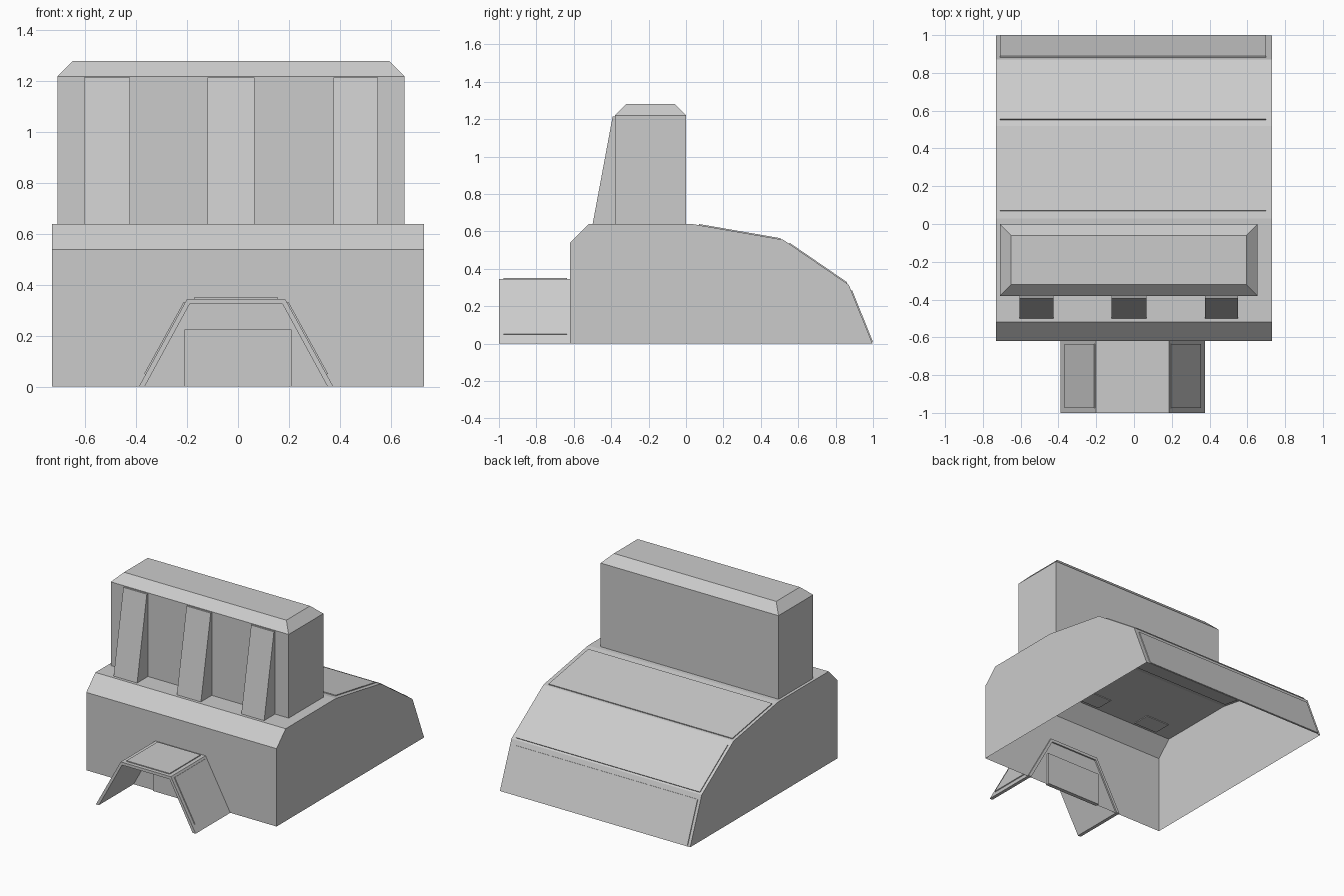
import bpy, bmesh
from mathutils import Vector

if "Cube" in bpy.data.objects:
    bpy.data.objects.remove(bpy.data.objects["Cube"])


def finish(name, bm):
    bmesh.ops.recalc_face_normals(bm, faces=bm.faces[:])
    me = bpy.data.meshes.new(name)
    bm.to_mesh(me)
    bm.free()
    ob = bpy.data.objects.new(name, me)
    bpy.context.collection.objects.link(ob)
    return ob


def prism(name, pts, a, b, axis, open_edge=None):
    """Extrude a 2D profile between a and b. axis x: pts are (y, z); axis y: pts are (x, z)."""
    bm = bmesh.new()

    def place(p, t):
        return (t, p[0], p[1]) if axis == 'x' else (p[0], t, p[1])
    r0 = [bm.verts.new(place(p, a)) for p in pts]
    r1 = [bm.verts.new(place(p, b)) for p in pts]
    bm.faces.new(r0)
    bm.faces.new(r1[::-1])
    n = len(pts)
    for i in range(n):
        if i != open_edge:
            j = (i + 1) % n
            bm.faces.new((r0[i], r0[j], r1[j], r1[i]))
    return finish(name, bm)


def plate(name, p, q, a, b, axis, out=0.006, inset=0.004):
    """Thin raised panel lying along the profile segment p-q (outside is left of p->q)."""
    p, q = Vector(p), Vector(q)
    d = (q - p).normalized()
    n = Vector((-d.y, d.x))
    prism(name, [p - n * inset, q - n * inset, q + n * out, p + n * out], a, b, axis)


# Main hull: open-bottomed shell with a sloping faceted rear
hull = [(-0.62, 0), (-0.62, 0.54), (-0.52, 0.64), (0.03, 0.64),
        (0.52, 0.555), (0.87, 0.315), (0.997, 0)]
prism("hull", hull, -0.73, 0.73, 'x', open_edge=len(hull) - 1)

# Raised panels on the three rear slopes
for i, (k, s, e) in enumerate([(3, 0.08, 0.97), (4, 0.09, 0.97), (5, 0.10, 0.98)]):
    p, q = Vector(hull[k]), Vector(hull[k + 1])
    plate(f"rear_panel_{i + 1}", p.lerp(q, s), p.lerp(q, e), -0.71, 0.70, 'x')

# Upper block with a chamfered top
bm = bmesh.new()
bmesh.ops.create_cube(bm, size=1)
for v in bm.verts:
    v.co = Vector((v.co.x * 1.365 - 0.0275, v.co.y * 0.38 - 0.19, v.co.z * 0.64 + 0.96))
top = [e for e in bm.edges if all(v.co.z > 1.2 for v in e.verts)]
bmesh.ops.bevel(bm, geom=top, offset=0.06, offset_type='OFFSET', segments=1,
                profile=0.5, affect='EDGES')
finish("upper_block", bm)

# Tapered buttresses on the front of the upper block
for i, (a, b) in enumerate([(-0.605, -0.425), (-0.12, 0.065), (0.375, 0.55)]):
    prism(f"buttress_{i + 1}",
          [(-0.375, 0.635), (-0.50, 0.635), (-0.392, 1.215), (-0.375, 1.215)], a, b, 'x')

# Porch: splayed arch in front of the door
outer = [(-0.39, 0), (-0.20, 0.345), (0.185, 0.345), (0.375, 0)]
inner = [(0.352, 0), (0.175, 0.325), (-0.19, 0.325), (-0.367, 0)]
prism("porch", outer + inner, -1.0, -0.61, 'y')

# Raised panels on the porch faces
for name, k, s, e in [("left", 0, 0.14, 0.96), ("top", 1, 0.07, 0.93), ("right", 2, 0.04, 0.86)]:
    p, q = Vector(outer[k]), Vector(outer[k + 1])
    plate(f"porch_panel_{name}", p.lerp(q, s), p.lerp(q, e), -0.975, -0.635, 'y')

# Door under the porch
prism("door", [(-0.21, 0), (-0.21, 0.225), (0.21, 0.225), (0.21, 0)], -0.632, -0.605, 'y')
